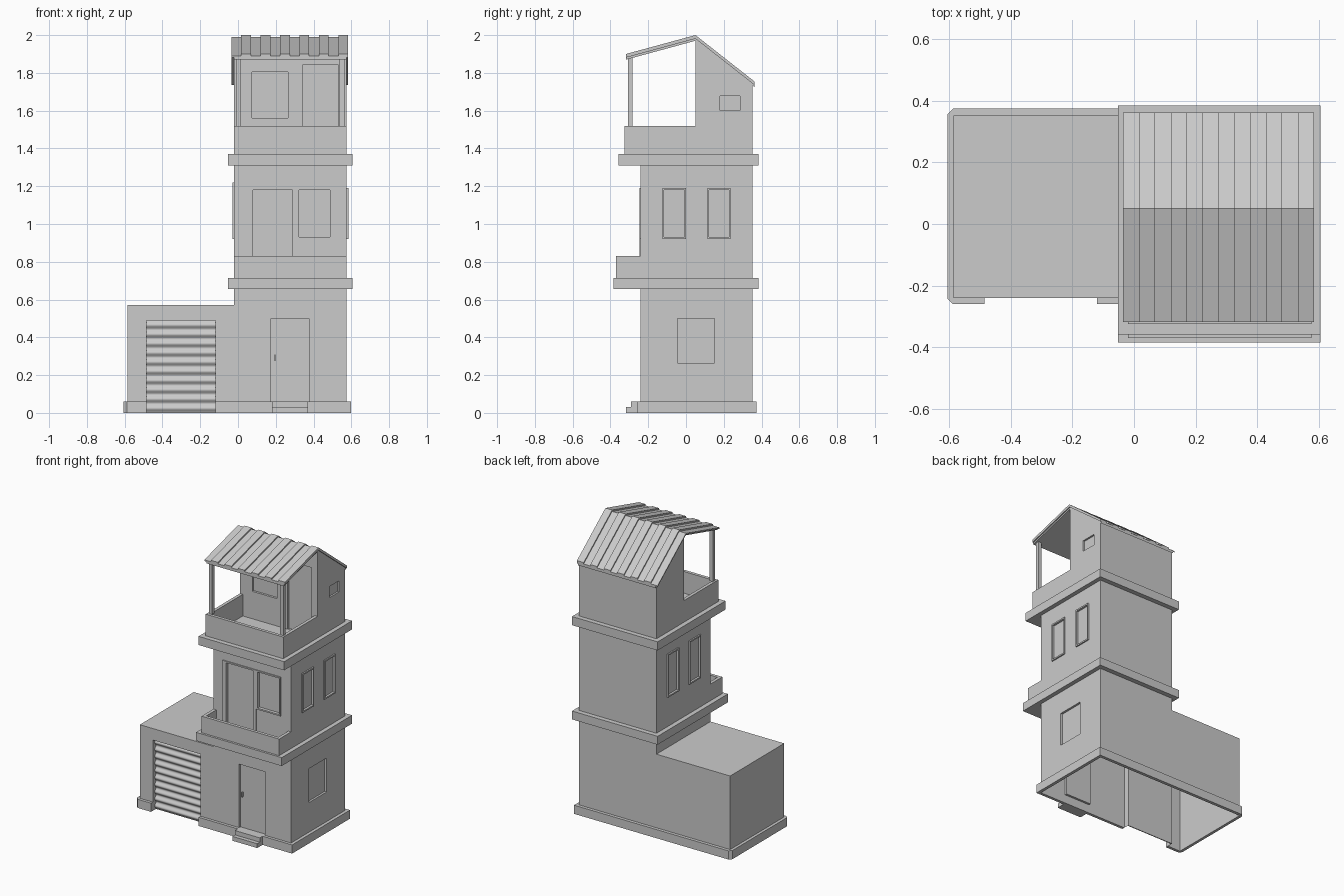
import bpy, bmesh, math
from mathutils import Vector

if "Cube" in bpy.data.objects:
    bpy.data.objects.remove(bpy.data.objects["Cube"])


def prism(name, pts, axis, a, b):
    """Extrude a 2D outline along an axis (x: pts are y,z; y: x,z; z: x,y)."""
    bm = bmesh.new()
    i = "xyz".index(axis)

    def place(p, d):
        c = list(p)
        c.insert(i, d)
        return bm.verts.new(c)
    va, vb = [place(p, a) for p in pts], [place(p, b) for p in pts]
    n = len(pts)
    bm.faces.new(va)
    bm.faces.new(vb[::-1])
    for k in range(n):
        bm.faces.new((va[k], vb[k], vb[(k + 1) % n], va[(k + 1) % n]))
    bmesh.ops.recalc_face_normals(bm, faces=bm.faces)
    me = bpy.data.meshes.new(name)
    bm.to_mesh(me)
    bm.free()
    ob = bpy.data.objects.new(name, me)
    bpy.context.collection.objects.link(ob)
    return ob


def box(name, x0, x1, y0, y1, z0, z1):
    return prism(name, [(x0, y0), (x1, y0), (x1, y1), (x0, y1)], "z", z0, z1)


def cut(ob, *dims):
    """Cut a box-shaped recess out of a solid."""
    c = box("cutter", *dims)
    c.hide_render = True
    m = ob.modifiers.new("cut", "BOOLEAN")
    m.operation, m.solver, m.object = "DIFFERENCE", "EXACT", c
    bpy.context.view_layer.objects.active = ob
    bpy.ops.object.modifier_apply(modifier=m.name)
    bpy.data.objects.remove(c)


L, R, F, B = -0.02, 0.575, -0.24, 0.352      # tower walls
GL = -0.585                                  # garage left wall
DX0, DX1 = -0.485, -0.12                     # garage door sides

# ground floor and garage, one open-bottomed shell
ground = prism("ground_floor_walls", [(GL, 0), (R, 0), (R, .66), (L, .66), (L, .57), (GL, .57)], "y", F, B)
cut(ground, DX0, DX1, -.4, -.2, -.1, .49)
cut(ground, .175, .375, -.4, -.225, .06, .5)
cut(ground, R - .015, .8, -.045, .15, .265, .5)
bm = bmesh.new()
bm.from_mesh(ground.data)
gone = []
for f in bm.faces:
    c = f.calc_center_median()
    if all(abs(v.co.z) < 1e-4 for v in f.verts) or (c.x < DX1 and all(abs(v.co.y + .2) < 1e-4 for v in f.verts)):
        gone.append(f)
bmesh.ops.delete(bm, geom=gone, context="FACES")
bm.to_mesh(ground.data)
bm.free()

# rolling shutter with rounded slats
N, H = 80, .49
wave = [(-.213 + .007 * math.cos(2 * math.pi * k / 8), H * k / N) for k in range(N + 1)]
shutter = prism("garage_shutter", wave + [(-.2, H), (-.2, 0)], "x", DX0, DX1)
bpy.ops.object.select_all(action="DESELECT")
shutter.select_set(True)
bpy.context.view_layer.objects.active = shutter
bpy.ops.object.shade_smooth_by_angle(angle=math.radians(50))

# plinth running around the house, open at the garage door
prism("plinth", [
    (DX1, -.26), (.597, -.26), (.597, .374), (-.587, .374), (-.605, .356), (-.605, -.242), (-.587, -.26),
    (DX0, -.26), (DX0, F), (GL, F), (GL, B), (R, B), (R, F), (DX1, F)], "z", 0, .06)

# entrance steps and door handle
prism("entrance_steps", [(-.25, 0), (-.318, 0), (-.318, .03), (-.29, .03), (-.29, .06), (-.25, .06)], "x", .18, .37)
box("door_handle", .192, .199, -.24, -.225, .275, .308)

# floor slabs
box("lower_slab", -.052, .605, -.385, .385, .657, .715)
box("upper_slab", -.052, .605, -.358, .385, 1.31, 1.37)


def parapet(name, y0, y1, z0, z1, t=.022):
    """U-shaped balcony wall."""
    prism(name, [(L, y1), (L, y0), (R, y0), (R, y1), (R - t, y1), (R - t, y0 + t),
                 (L + t, y0 + t), (L + t, y1)], "z", z0, z1)


parapet("middle_balcony", -.37, F, .715, .83)
parapet("top_balcony", -.325, .05, 1.37, 1.52)

# middle floor with stepped balcony door frame
middle = box("middle_floor_walls", L, R, F, B, .715, 1.31)
frame = prism("balcony_door_frame", [(.055, .715), (.31, .715), (.31, .92), (.497, .92),
                                     (.497, 1.19), (.055, 1.19)], "y", F - .007, F + .005)
for x0, x1, z0 in ((.08, .288, .715), (.322, .488, .93)):
    for ob in (middle, frame):
        cut(ob, x0, x1, -.4, F + .015, z0, 1.18)

# framed windows on both sides of the middle floor
for side, wall, s, top in (("right", R, 1, 1.19), ("left", L, -1, 1.22)):
    for k, (y0, y1) in enumerate(((-.125, 0), (.115, .235))):
        xs = sorted((wall - s * .005, wall + s * .009))
        w = box(f"{side}_window_frame_{k}", *xs, y0, y1, .92, top)
        xc = sorted((wall - s * .006, wall + s * .1))
        for ob in (middle, w):
            cut(ob, *xc, y0 + .008, y1 - .008, .93, top - .01)

# top room with sloping ceiling
room = prism("top_room_walls", [(.05, 1.37), (B, 1.37), (B, 1.736), (.05, 1.975)], "x", L, R)
cut(room, .075, .265, -.1, .065, 1.56, 1.805)
cut(room, .345, .53, -.1, .065, 1.371, 1.845)
cut(room, R - .012, .8, .18, .285, 1.6, 1.677)

# balcony posts
for x in (L + .012, R - .037):
    box("roof_post", x, x + .025, -.307, -.282, 1.52, 1.885)


def roof_layer(name, d0, d1, x0, x1):
    line = [(-.318, 1.9), (.05, 2), (.362, 1.755)]
    prism(name, [(y, z + d0) for y, z in line] + [(y, z + d1) for y, z in line[::-1]], "x", x0, x1)


# roof: board, sheet and raised ribs
roof_layer("roof_board", -.018, -.03, L, R)
roof_layer("roof_sheet", -.01, -.019, -.035, .583)
for k in range(6):
    x = .0165 + k * .103
    roof_layer("roof_rib", 0, -.012, x, x + .0515)
